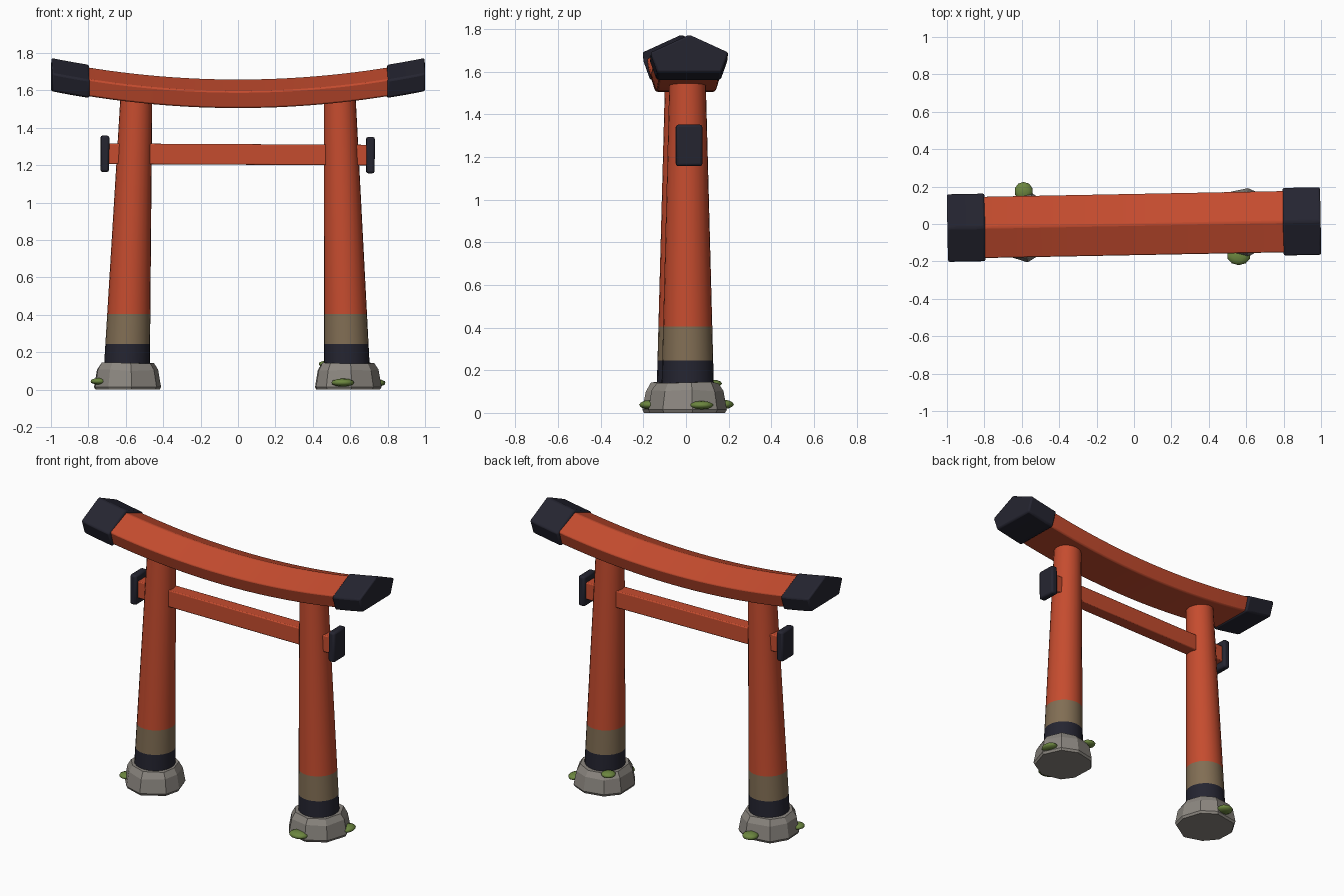
import bpy, bmesh, math, random
from mathutils import Matrix, Vector

if "Cube" in bpy.data.objects:
    bpy.data.objects.remove(bpy.data.objects["Cube"])

random.seed(4)


def mat(name, rgb):
    m = bpy.data.materials.new(name)
    m.diffuse_color = (*rgb, 1)
    m.use_nodes = True
    m.node_tree.nodes["Principled BSDF"].inputs["Base Color"].default_value = m.diffuse_color
    return m


RED = mat("vermilion", (0.56, 0.072, 0.028))
DARK = mat("dark navy", (0.018, 0.018, 0.030))
BROWN = mat("weathered brown", (0.22, 0.155, 0.088))
STONE = mat("stone grey", (0.26, 0.24, 0.215))
MOSS = mat("moss green", (0.15, 0.24, 0.05))

# the whole gate is turned very slightly about z
TURN = Matrix.Translation((0, -0.003, 0)) @ Matrix.Rotation(0.019, 4, 'Z')


def make(name, bm, mats, smooth=None, bevel=0, matrix=TURN):
    bmesh.ops.recalc_face_normals(bm, faces=bm.faces)
    me = bpy.data.meshes.new(name)
    bm.to_mesh(me)
    bm.free()
    for m in mats:
        me.materials.append(m)
    ob = bpy.data.objects.new(name, me)
    bpy.context.collection.objects.link(ob)
    ob.matrix_world = matrix
    if bevel:
        mod = ob.modifiers.new("bevel", 'BEVEL')
        mod.width, mod.segments = bevel, 2
        mod.limit_method, mod.angle_limit = 'ANGLE', math.radians(25)
    if smooth:
        bpy.context.view_layer.objects.active = ob
        ob.select_set(True)
        bpy.ops.object.shade_smooth_by_angle(angle=math.radians(smooth))
        ob.select_set(False)
    return ob


def loft(rings):
    """Skin a list of point rings and close both ends."""
    bm = bmesh.new()
    vs = [[bm.verts.new(p) for p in r] for r in rings]
    n = len(vs[0])
    for a, b in zip(vs, vs[1:]):
        for i in range(n):
            j = (i + 1) % n
            bm.faces.new((a[i], a[j], b[j], b[i]))
    bm.faces.new(vs[0][::-1])
    bm.faces.new(vs[-1])
    return bm


def beam(x0, x1, steps, profile):
    """Pentagon section swept along the upward-curving top rail."""
    rings = []
    for k in range(steps + 1):
        x = x0 + (x1 - x0) * k / steps
        rings.append([(x, y, z + 0.1 * x * x) for y, z in profile])
    return loft(rings)


# curved top rail and its end caps
RAIL = [(-0.138, 1.506), (0.138, 1.506), (0.166, 1.595), (0, 1.66), (-0.166, 1.595)]
CAP = [(-0.15, 1.497), (0.15, 1.497), (0.184, 1.592), (0, 1.676), (-0.184, 1.592)]
make("top_rail", beam(-0.82, 0.82, 24, RAIL), [RED], 30, 0.008)
for side, s in (("left", -1), ("right", 1)):
    make(f"rail_cap_{side}", beam(s * 0.797, s * 0.998, 4, CAP), [DARK], 30, 0.01)

# tie beam and its end plates
TIE = TURN @ Matrix.Translation((0, 0.004, 1.258)) @ Matrix.Rotation(0.005, 4, 'Y')


def box(size, x=0):
    bm = bmesh.new()
    bmesh.ops.create_cube(bm, size=1, matrix=Matrix.Translation((x, 0, 0)) @ Matrix.Diagonal((*size, 1)))
    return bm


make("tie_beam", box((1.41, 0.085, 0.11)), [RED], 30, 0.006, TIE)
for side, x in (("left", -0.712), ("right", 0.708)):
    make(f"tie_plate_{side}", box((0.045, 0.125, 0.195), x), [DARK], 30, 0.012, TIE)

# leaning tapered posts with flush bands, on faceted stones
for side, s, foot in (("left", -1, 0.593), ("right", 1, 0.581)):
    rings = []
    for z in (0.11, 0.245, 0.405, 1.58):
        t = (z - 0.15) / 1.38
        c, r = foot + (0.545 - foot) * t, 0.122 + (0.086 - 0.122) * t
        rings.append([(s * c + r * math.cos(a), r * math.sin(a), z)
                      for a in (2 * math.pi * i / 24 for i in range(24))])
    bm = loft(rings)
    for f in bm.faces:
        z = f.calc_center_median().z
        f.material_index = 1 if z < 0.245 else 2 if z < 0.405 else 0
    make(f"post_{side}", bm, [RED, DARK, BROWN], 40)

    n = 9
    jit = [(random.uniform(-0.12, 0.12), random.uniform(0.98, 1.05)) for _ in range(n)]
    rings = []
    for z, r in ((0, 0.176), (0.015, 0.184), (0.105, 0.168), (0.143, 0.145)):
        rings.append([(s * foot + r * k * math.cos(2 * math.pi * i / n + d),
                       r * k * math.sin(2 * math.pi * i / n + d),
                       z + (random.uniform(-0.006, 0.004) if z > 0.05 else 0))
                      for i, (d, k) in enumerate(jit)])
    make(f"foundation_stone_{side}", loft(rings), [STONE])

# moss clumps: position, then half sizes
CLUMPS = [((-0.59, 0.175, 0.04), (0.05, 0.05, 0.022)),
          ((-0.745, -0.09, 0.045), (0.045, 0.045, 0.018)),
          ((0.56, -0.17, 0.038), (0.063, 0.05, 0.022)),
          ((0.745, 0.072, 0.036), (0.045, 0.058, 0.02)),
          ((0.475, 0.125, 0.138), (0.045, 0.045, 0.018))]
for i, (p, size) in enumerate(CLUMPS):
    bm = bmesh.new()
    bmesh.ops.create_icosphere(bm, subdivisions=2, radius=1,
                               matrix=Matrix.Translation(p) @ Matrix.Diagonal((*size, 1)))
    make(f"moss_{i + 1}", bm, [MOSS], 60, 0, Matrix())
